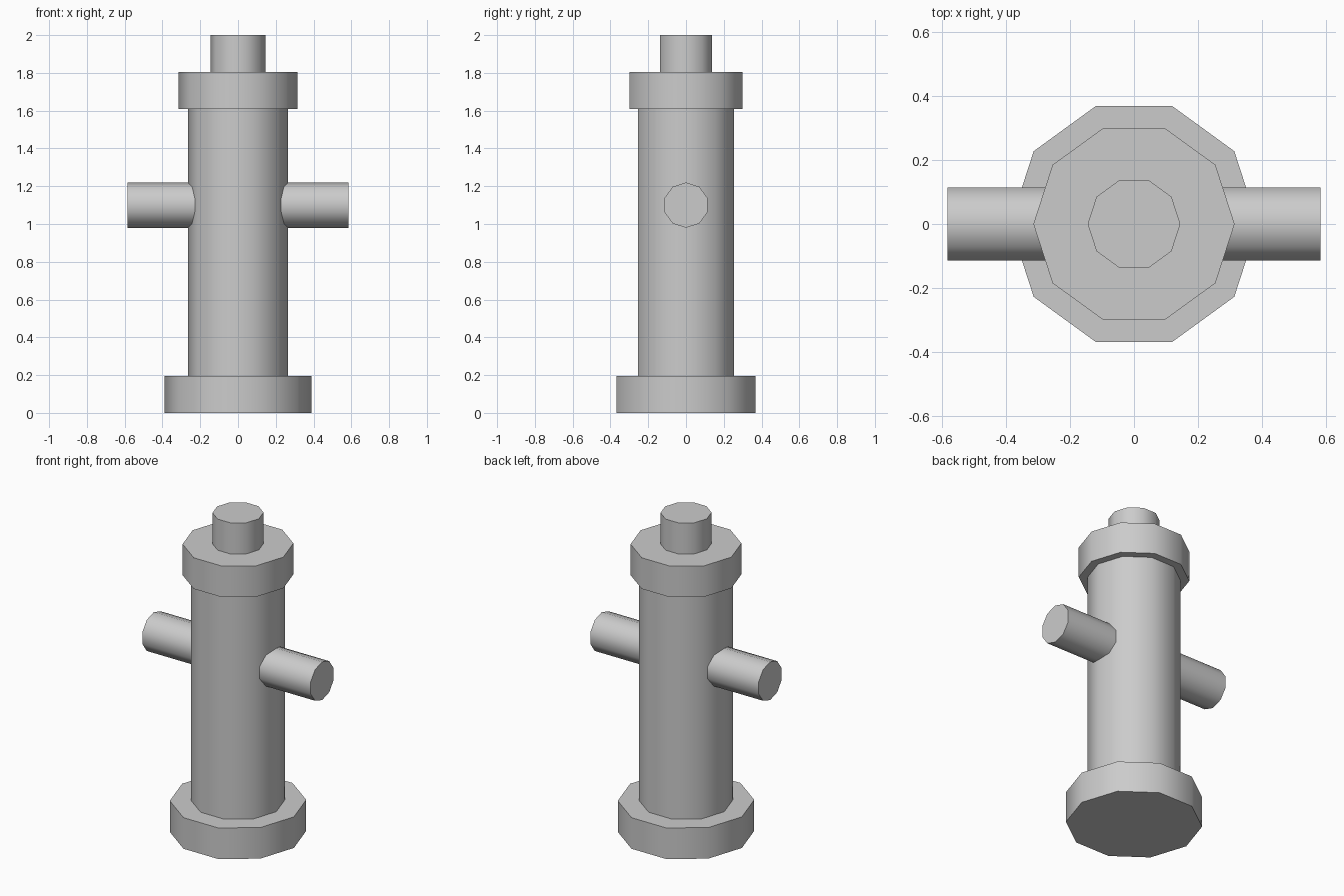
import bpy
import math

if "Cube" in bpy.data.objects:
    bpy.data.objects.remove(bpy.data.objects["Cube"])

grey = bpy.data.materials.new("light grey")
grey.diffuse_color = (0.6, 0.6, 0.6, 1)
grey.use_nodes = True
grey.node_tree.nodes["Principled BSDF"].inputs["Base Color"].default_value = grey.diffuse_color


def cylinder(name, radius, depth, centre_z, sideways=False):
    """Ten-sided capped cylinder with a corner on the x axis (z axis if sideways)."""
    bpy.ops.mesh.primitive_cylinder_add(vertices=10, radius=radius, depth=depth)
    ob = bpy.context.object
    ob.name = name
    ob.rotation_euler = (0, 0, math.pi / 2)
    bpy.ops.object.transform_apply(location=False, rotation=True, scale=False)
    if sideways:
        ob.rotation_euler = (0, math.pi / 2, 0)
        bpy.ops.object.transform_apply(location=False, rotation=True, scale=False)
    ob.location.z = centre_z
    ob.data.materials.append(grey)
    # round sides shade smooth, cap rims stay sharp
    bpy.ops.object.shade_smooth_by_angle(angle=math.radians(40))
    return ob


# upright column, stacked from the ground up
for name, radius, bottom, top in (
    ("base_flange", 0.388, 0.0, 0.195),
    ("barrel", 0.266, 0.195, 1.61),
    ("cap", 0.315, 1.61, 1.805),
    ("top_nut", 0.145, 1.805, 2.0),
):
    cylinder(name, radius, top - bottom, (top + bottom) / 2)

# pipe through the barrel forming both side outlets
cylinder("side_outlets", 0.12, 1.168, 1.1, sideways=True)
